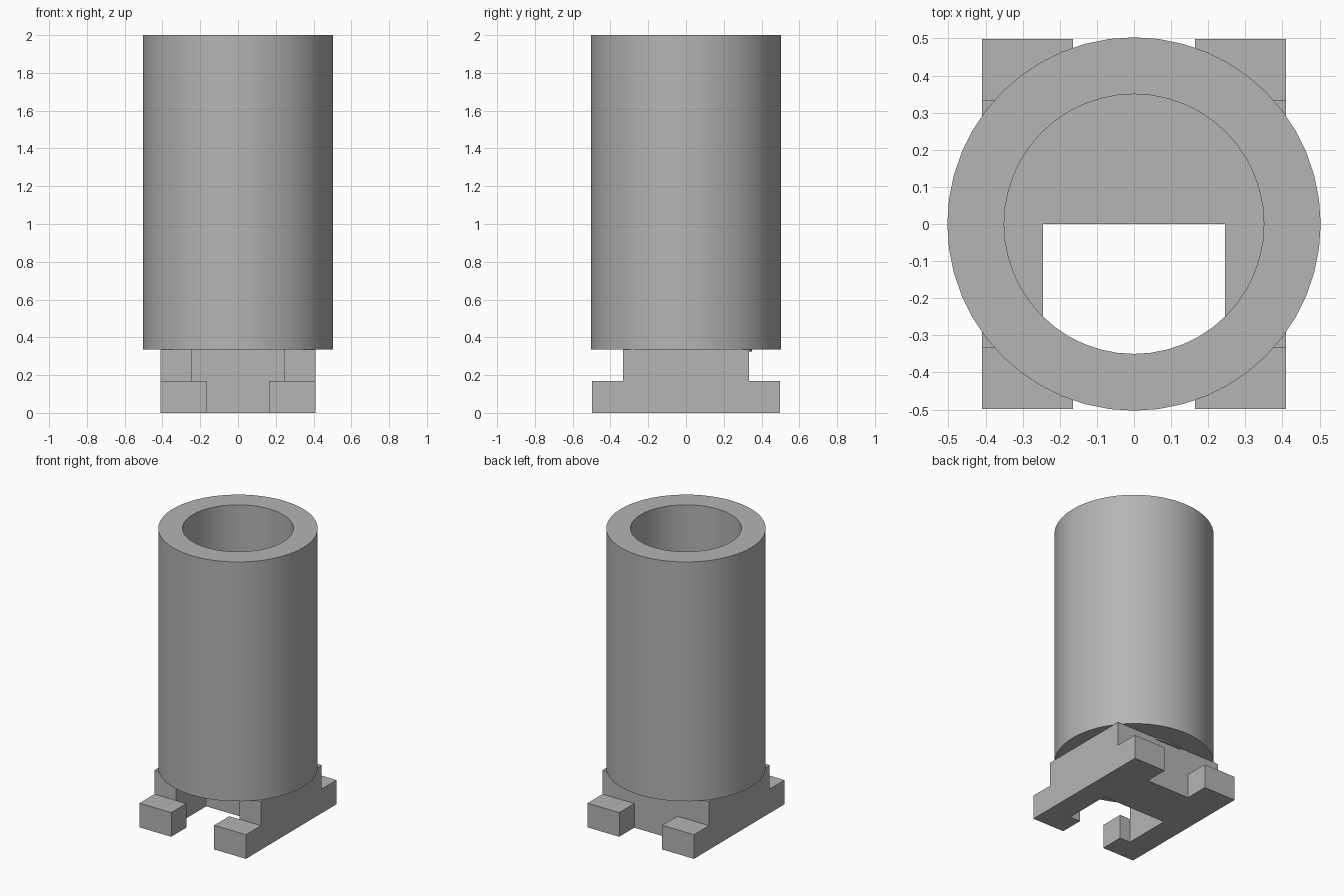
import bpy, bmesh, math

cube = bpy.data.objects.get("Cube")
if cube:
    bpy.data.objects.remove(cube, do_unlink=True)

BASE_TOP = 0.335
OUTER, BORE = 0.503, 0.35
SEGMENTS = 48

grey = bpy.data.materials.new("light grey")
grey.use_nodes = True
colour = (0.46, 0.46, 0.46, 1)
grey.diffuse_color = colour
grey.node_tree.nodes["Principled BSDF"].inputs["Base Color"].default_value = colour


def finish(name, bm):
    bmesh.ops.recalc_face_normals(bm, faces=bm.faces)
    mesh = bpy.data.meshes.new(name)
    bm.to_mesh(mesh)
    bm.free()
    mesh.materials.append(grey)
    obj = bpy.data.objects.new(name, mesh)
    bpy.context.collection.objects.link(obj)
    return obj


def prism(name, outline, bottom, top):
    """Extrude a flat outline straight up."""
    bm = bmesh.new()
    face = bm.faces.new([bm.verts.new((x, y, bottom)) for x, y in outline])
    up = bmesh.ops.extrude_face_region(bm, geom=[face])["geom"]
    verts = [v for v in up if isinstance(v, bmesh.types.BMVert)]
    bmesh.ops.translate(bm, verts=verts, vec=(0, 0, top - bottom))
    return finish(name, bm)


# Foot block with a slot open to the front
half = [(0.41, 0.333), (0.41, -0.333), (0.245, -0.333), (0.245, 0)]
prism("foot_block", half + [(-x, y) for x, y in reversed(half)], 0, BASE_TOP)

# Four low tabs at the corners
for side, sx in (("left", 1), ("right", -1)):
    for end, sy in (("front", -1), ("back", 1)):
        corners = [(0.165, 0.333), (0.41, 0.333), (0.41, 0.498), (0.165, 0.498)]
        prism(f"{end}_{side}_tab", [(sx * x, sy * y) for x, y in corners], 0, 0.168)

# Half-round floor at the back of the bore
arc = [(BORE * math.cos(math.pi * i / 24), BORE * math.sin(math.pi * i / 24))
       for i in range(25)]
prism("bore_floor", arc, BASE_TOP - 0.01, BASE_TOP + 0.004)

# Thick-walled tube: a rectangular section spun around the axis
bm = bmesh.new()
section = [(BORE, BASE_TOP), (OUTER, BASE_TOP), (OUTER, 2), (BORE, 2)]
verts = [bm.verts.new((r, 0, z)) for r, z in section]
edges = [bm.edges.new((verts[i], verts[(i + 1) % 4])) for i in range(4)]
bmesh.ops.spin(bm, geom=verts + edges, cent=(0, 0, 0), axis=(0, 0, 1),
               angle=math.tau, steps=SEGMENTS, use_merge=True)
bmesh.ops.remove_doubles(bm, verts=bm.verts, dist=0.0001)
tube = finish("tube", bm)
bpy.ops.object.select_all(action="DESELECT")
tube.select_set(True)
bpy.context.view_layer.objects.active = tube
bpy.ops.object.shade_smooth_by_angle(angle=math.radians(30))
